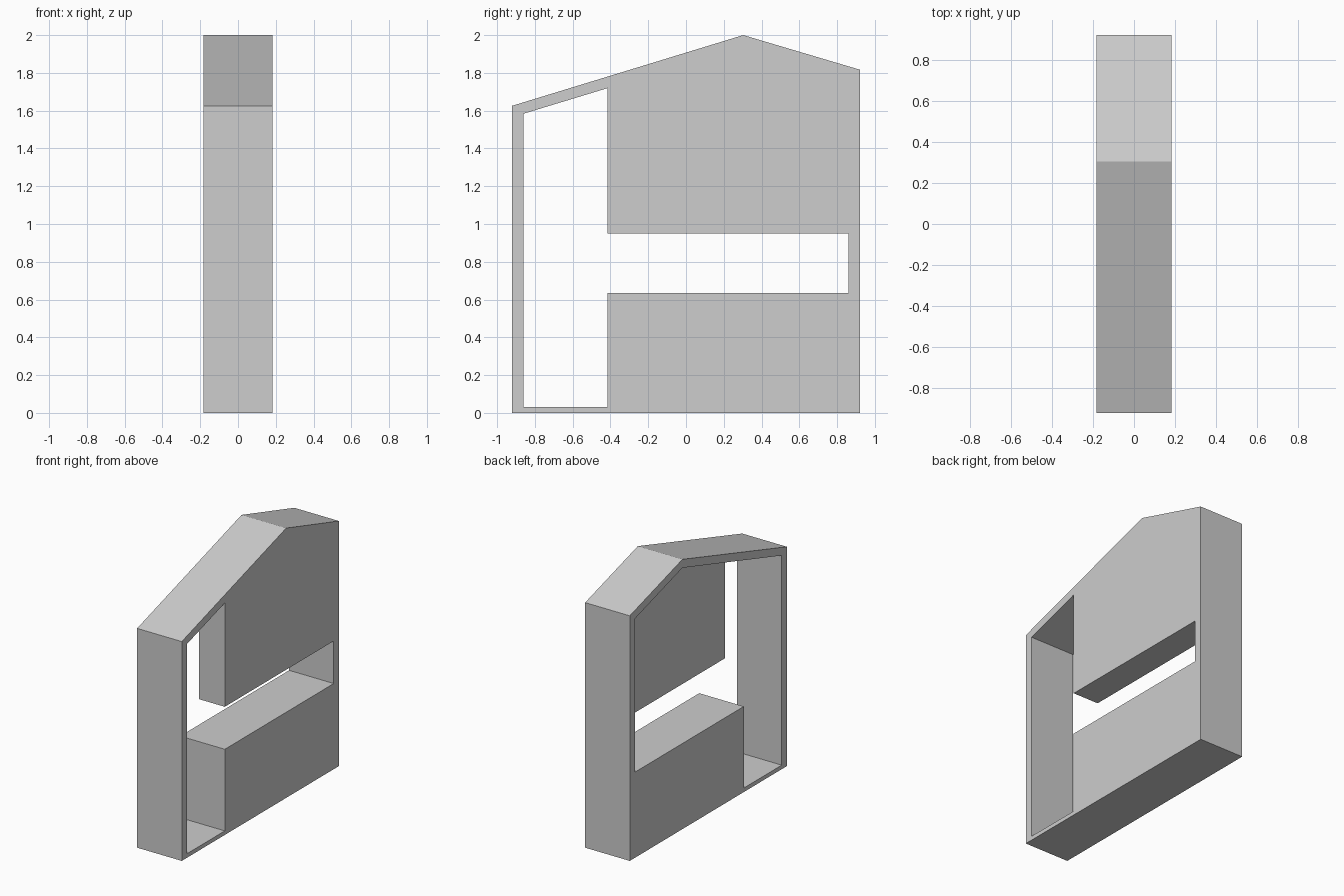
import bpy
import bmesh

cube = bpy.data.objects.get("Cube")
if cube:
    bpy.data.objects.remove(cube, do_unlink=True)

HALF = 0.183          # half width of the shelf
PEAK_Y = 0.303
BLOCK_Y = -0.416      # front face of both blocks

grey = bpy.data.materials.new("light grey")
grey.use_nodes = True
colour = (0.61, 0.61, 0.61, 1)
grey.diffuse_color = colour
grey.node_tree.nodes["Principled BSDF"].inputs["Base Color"].default_value = colour


def slab(name, profile, x0, x1):
    """Extrude a (y, z) profile from x0 to x1."""
    bm = bmesh.new()
    face = bm.faces.new([bm.verts.new((x0, y, z)) for y, z in profile])
    grown = bmesh.ops.extrude_face_region(bm, geom=[face])["geom"]
    verts = [g for g in grown if isinstance(g, bmesh.types.BMVert)]
    bmesh.ops.translate(bm, verts=verts, vec=(x1 - x0, 0, 0))
    bmesh.ops.recalc_face_normals(bm, faces=bm.faces)
    mesh = bpy.data.meshes.new(name)
    bm.to_mesh(mesh)
    bm.free()
    mesh.materials.append(grey)
    obj = bpy.data.objects.new(name, mesh)
    bpy.context.collection.objects.link(obj)
    return obj


def cut(target, cutter):
    mod = target.modifiers.new("cut", 'BOOLEAN')
    mod.operation = 'DIFFERENCE'
    mod.solver = 'EXACT'
    mod.object = cutter
    cutter.hide_render = True
    bpy.context.view_layer.objects.active = target
    bpy.ops.object.modifier_apply(modifier=mod.name)
    bpy.data.objects.remove(cutter, do_unlink=True)


# House-shaped body with an uneven gable roof
body = slab("house_shaped_body",
            [(-0.92, 0), (0.92, 0), (0.92, 1.817), (PEAK_Y, 2), (-0.92, 1.626)],
            -HALF, HALF)

# Tall front opening joined to the horizontal slot, right through
cut(body, slab("opening_cutter",
               [(-0.86, 0.03), (BLOCK_Y, 0.03), (BLOCK_Y, 0.635), (0.86, 0.635),
                (0.86, 0.95), (BLOCK_Y, 0.95), (BLOCK_Y, 1.719), (-0.86, 1.584)],
               -0.5, 0.5))

# Recess beside the upper block, leaving the thin frame around it
cut(body, slab("recess_cutter",
               [(BLOCK_Y, 0.8), (0.86, 0.8), (0.86, 1.772),
                (PEAK_Y, 1.937), (BLOCK_Y, 1.719)],
               -0.5, -0.028))
